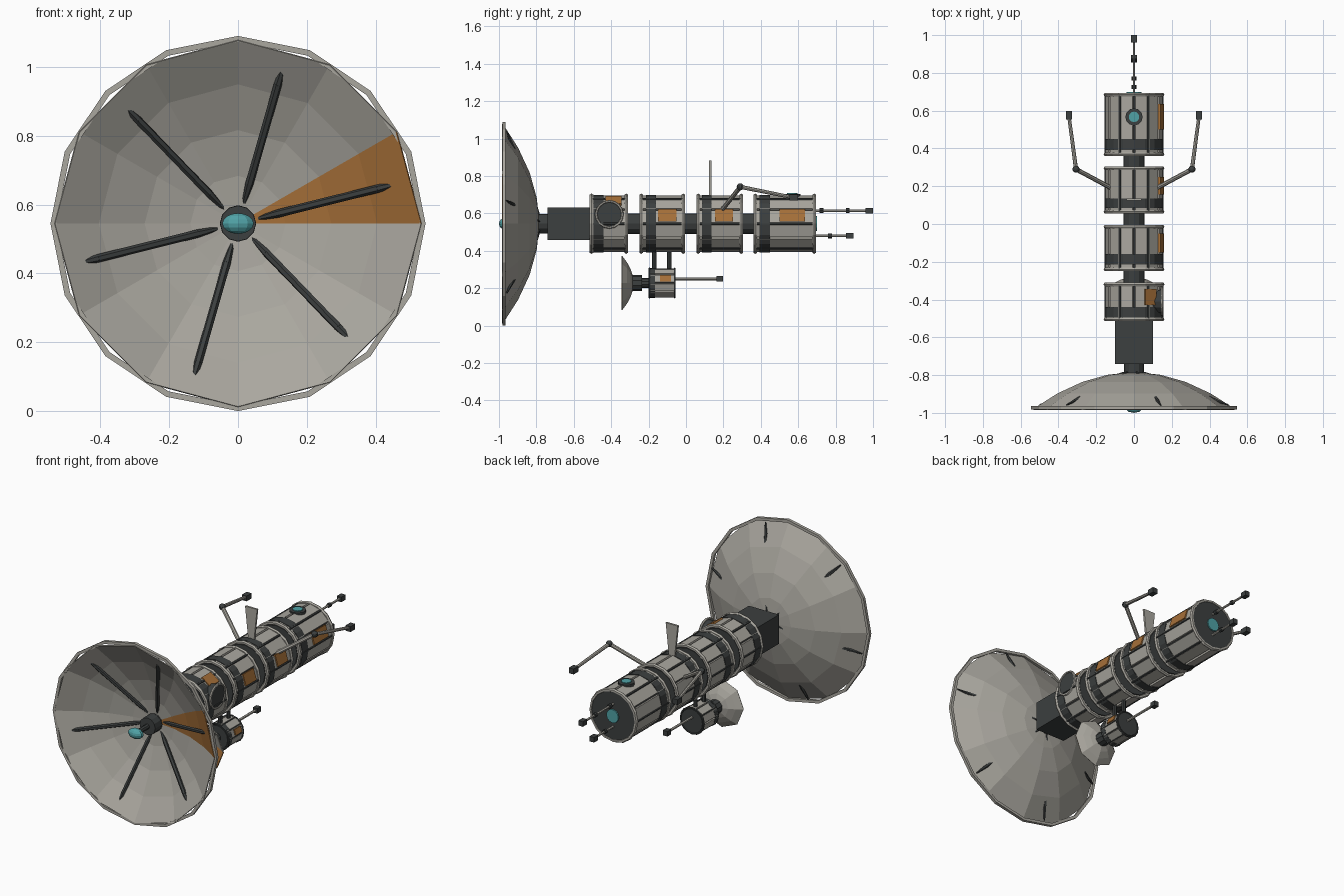
import bpy, bmesh
from math import sin, cos, pi, radians
from mathutils import Vector, Matrix

if "Cube" in bpy.data.objects:
    bpy.data.objects.remove(bpy.data.objects["Cube"])

CZ = 0.545          # height of the main axis
POD_Z = 0.228       # height of the small pod axis


def material(name, rgb):
    m = bpy.data.materials.new(name)
    m.diffuse_color = (*rgb, 1)
    m.use_nodes = True
    m.node_tree.nodes["Principled BSDF"].inputs["Base Color"].default_value = m.diffuse_color
    return m


HULL = material("hull", (0.40, 0.385, 0.345))
DARK = material("dark", (0.045, 0.05, 0.05))
ORANGE = material("orange", (0.38, 0.16, 0.04))
TEAL = material("teal", (0.08, 0.36, 0.38))


def finish(name, bm, *mats):
    me = bpy.data.meshes.new(name)
    bm.to_mesh(me)
    bm.free()
    for m in mats:
        me.materials.append(m)
    ob = bpy.data.objects.new(name, me)
    bpy.context.collection.objects.link(ob)
    return ob


def rod(name, p, q, r, mat, n=8, r2=None):
    p, q = Vector(p), Vector(q)
    d = q - p
    mx = Matrix.Translation((p + q) / 2) @ d.to_track_quat('Z', 'Y').to_matrix().to_4x4()
    bm = bmesh.new()
    bmesh.ops.create_cone(bm, cap_ends=True, segments=n, radius1=r,
                          radius2=r if r2 is None else r2, depth=d.length, matrix=mx)
    return finish(name, bm, mat)


def box(name, loc, size, mat, turn=0.0):
    bm = bmesh.new()
    mx = Matrix.Translation(loc) @ Matrix.Rotation(-turn, 4, 'Y') @ Matrix.Diagonal((*size, 1))
    bmesh.ops.create_cube(bm, size=1, matrix=mx)
    return finish(name, bm, mat)


def ball(name, loc, size, mat):
    bm = bmesh.new()
    mx = Matrix.Translation(loc) @ Matrix.Diagonal((*size, 1))
    bmesh.ops.create_uvsphere(bm, u_segments=10, v_segments=8, radius=1, matrix=mx)
    return finish(name, bm, mat)


def ring(name, loc, r, minor, mat, n=16, rot=(pi / 2, 0, 0)):
    bpy.ops.mesh.primitive_torus_add(location=loc, rotation=rot, major_radius=r,
                                     minor_radius=minor, major_segments=n, minor_segments=6)
    ob = bpy.context.object
    ob.name = name
    ob.data.materials.append(mat)


def revolve(bm, profile, n, cz, closed=False):
    """Revolve (radius, y) points about the y axis; returns faces by sector."""
    loops = [[bm.verts.new((r * cos(2 * pi * i / n), y, cz + r * sin(2 * pi * i / n)))
              for i in range(n)] for r, y in profile]
    pairs = list(zip(loops, loops[1:] + loops[:1]))
    if not closed:
        pairs = pairs[:-1]
    return [[bm.faces.new((a[i], b[i], b[(i + 1) % n], a[(i + 1) % n])) for a, b in pairs]
            for i in range(n)]


def dish(name, radius, y_rim, y_apex, cz, n, orange_sector):
    prof = [(radius * t, y_apex + (y_rim - y_apex) * t * t) for t in (0.04, 0.26, 0.51, 0.76, 1)]
    bm = bmesh.new()
    sectors = revolve(bm, prof, n, cz)
    for i, faces in enumerate(sectors):
        for f in faces:
            f.material_index = 0 if i == orange_sector else 1
    ob = finish(name, bm, ORANGE, HULL)
    s = ob.modifiers.new("thickness", 'SOLIDIFY')
    s.thickness, s.offset = 0.005, -1
    s.material_offset = 1


def module(name, y0, y1, cz, r, band, trim, n=12):
    """Panelled drum: dark core, hull panels, end rings, band and rods."""
    rod(name + "_core", (0, y0, cz), (0, y1, cz), r * 0.92, DARK, 16)
    mid, w = (y0 + y1) / 2, 2 * pi * r / n
    for k in range(n):
        a = 2 * pi * (k + 0.5) / n
        box(f"{name}_panel", (r * 0.94 * cos(a), mid, cz + r * 0.94 * sin(a)),
            (r * 0.1, y1 - y0 - 0.02, w * 0.83), HULL, a)
    for k in range(0, n, 2):
        a = 2 * pi * k / n
        x, z = r * 1.0 * cos(a), cz + r * 1.0 * sin(a)
        rod(name + "_rod", (x, y0, z), (x, y1, z), r * 0.045, DARK, 6)
    rod(name + "_band", (0, band[0], cz), (0, band[1], cz), r * 1.03, DARK, 16)
    for y in (y0 + 0.005, y1 - 0.005):
        ring(name + "_end_ring", (0, y, cz), r * 1.0, r * 0.075, trim)


def plate(name, y0, y1, cz, r, deg, width):
    a = radians(deg)
    box(name, (r * cos(a), (y0 + y1) / 2, cz + r * sin(a)), (0.012, y1 - y0, width), ORANGE, a)


# Main dish with its rim, ribs and feed
dish("main_dish", 0.532, -0.984, -0.79, CZ, 12, 0)
bm = bmesh.new()
revolve(bm, [(0.528, -0.982), (0.545, -0.982), (0.545, -0.964), (0.528, -0.964)], 16, CZ, True)
finish("dish_rim", bm, HULL)
for k in range(6):
    a = radians(14 + 60 * k)
    c, s = cos(a), sin(a)
    pts = [(c * r, y, CZ + s * r) for r, y in ((0.05, -0.785), (0.12, -0.813), (0.42, -0.925), (0.515, -0.958))]
    rod("dish_rib_inner", pts[0], pts[1], 0.005, DARK, 6, 0.012)
    rod("dish_rib", pts[1], pts[2], 0.012, DARK, 6)
    rod("dish_rib_tip", pts[2], pts[3], 0.012, DARK, 6, 0.004)
rod("feed_hub", (0, -0.78, CZ), (0, -0.86, CZ), 0.052, DARK, 12)
rod("feed_stem", (0, -0.86, CZ), (0, -0.96, CZ), 0.015, DARK)
ball("feed_lens", (0, -0.97, CZ), (0.048, 0.03, 0.03), TEAL)

# Neck, equipment box and spine
rod("dish_neck", (0, -0.80, CZ), (0, -0.73, CZ), 0.053, DARK, 12)
box("equipment_box", (0, -0.625, CZ), (0.20, 0.23, 0.175), DARK)
rod("spine", (0, -0.52, CZ), (0, 0.40, CZ), 0.055, DARK, 12)

# Four main modules with orange plates
R = 0.15
module("module_1", -0.51, -0.315, CZ, R, (-0.495, -0.44), HULL)
module("module_2", -0.245, -0.01, CZ, R, (-0.215, -0.16), HULL)
module("module_3", 0.06, 0.30, CZ, R, (0.085, 0.135), HULL)
module("module_4", 0.365, 0.69, CZ, R, (0.393, 0.45), HULL)
plate("plate_1", -0.43, -0.345, CZ, R, 55, 0.07)
plate("plate_2", -0.15, -0.05, CZ, R, 17, 0.068)
plate("plate_3", 0.155, 0.25, CZ, R, 17, 0.068)
plate("plate_4", 0.50, 0.635, CZ, R, 17, 0.068)

# Side hatch
rod("side_hatch", (0.09, -0.41, 0.595), (0.152, -0.41, 0.595), 0.065, DARK, 12)
ring("side_hatch_ring", (0.15, -0.41, 0.595), 0.07, 0.007, HULL, 16, (0, pi / 2, 0))

# Teal windows on the top and the rear
rod("top_window_frame", (0, 0.567, 0.67), (0, 0.567, 0.703), 0.046, DARK, 12)
rod("top_window", (0, 0.567, 0.69), (0, 0.567, 0.708), 0.028, TEAL, 12)
rod("rear_cap", (0, 0.68, CZ), (0, 0.692, CZ), 0.15, DARK, 16)
rod("rear_window", (0, 0.68, CZ), (0, 0.70, CZ), 0.04, TEAL, 12)

# Rear antennas
for z, end, knobs in ((0.615, 0.98, (0.725, 0.865)), (0.48, 0.875, (0.77,))):
    rod("rear_antenna", (0, 0.68, z), (0, end, z), 0.007, HULL, 6)
    box("rear_antenna_tip", (0, end, z), (0.03, 0.04, 0.03), DARK)
    for y in knobs:
        rod("rear_antenna_knob", (0, y - 0.01, z), (0, y + 0.01, z), 0.013, DARK)

# Folding arms, mirrored
for s in (-1, 1):
    base, elbow, tip = (s * 0.12, 0.19, 0.615), (s * 0.307, 0.29, 0.742), (s * 0.345, 0.575, 0.685)
    rod("upper_arm", base, elbow, 0.012, HULL)
    ball("arm_elbow", elbow, (0.019,) * 3, DARK)
    rod("lower_arm", elbow, tip, 0.011, HULL, 8, 0.009)
    box("arm_tip", tip, (0.032, 0.045, 0.032), DARK)

# Tapered fin on top
bm = bmesh.new()
vs = [bm.verts.new((x, y, z)) for y in (0.124, 0.136)
      for x, z in ((-0.018, 0.68), (0.018, 0.68), (0.04, 0.882), (-0.04, 0.882))]
for f in ((0, 1, 2, 3), (7, 6, 5, 4), (0, 4, 5, 1), (1, 5, 6, 2), (2, 6, 7, 3), (3, 7, 4, 0)):
    bm.faces.new([vs[i] for i in f])
finish("top_fin", bm, HULL)

# Small pod slung below, with its own dish and antenna
module("pod", -0.20, -0.055, POD_Z, 0.077, (-0.19, -0.165), DARK, 10)
plate("pod_plate", -0.14, -0.08, POD_Z, 0.077, 18, 0.035)
dish("pod_dish", 0.142, -0.345, -0.285, POD_Z, 8, 7)
rod("pod_neck", (0, -0.295, POD_Z), (0, -0.235, POD_Z), 0.042, DARK, 10)
rod("pod_neck_joint", (0, -0.24, POD_Z), (0, -0.19, POD_Z), 0.026, DARK, 10)
rod("pod_antenna", (0, -0.06, 0.25), (0, 0.17, 0.25), 0.008, HULL, 6)
box("pod_antenna_tip", (0, 0.18, 0.25), (0.03, 0.036, 0.03), DARK)
for y in (-0.17, -0.09):
    rod("pod_strut", (0, y, 0.28), (0, y, 0.42), 0.012, DARK)
